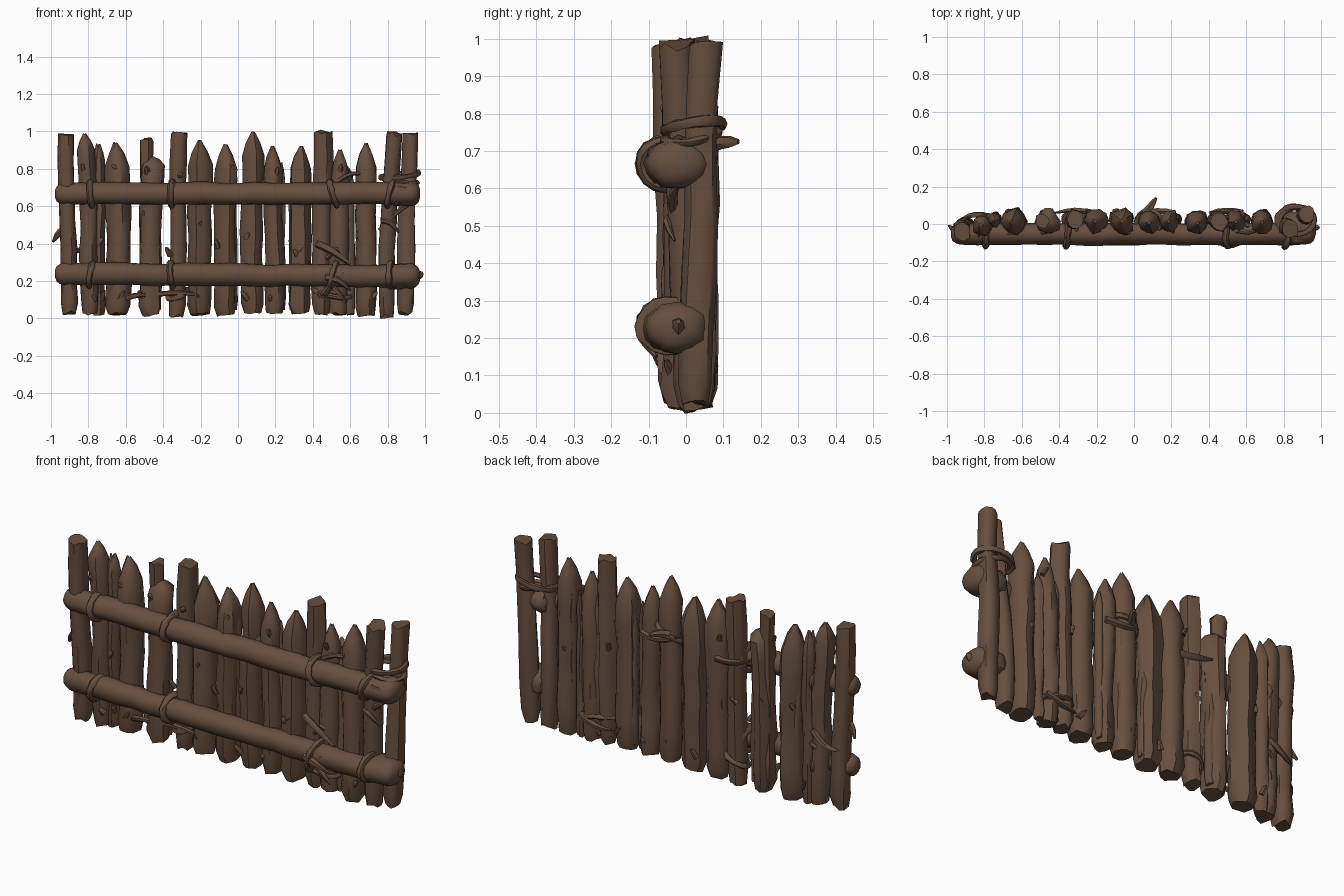
import bpy, bmesh, math, random
from mathutils import Vector

random.seed(11)
if "Cube" in bpy.data.objects:
    bpy.data.objects.remove(bpy.data.objects["Cube"])

wood = bpy.data.materials.new("brown wood")
wood.use_nodes = True
COLOUR = (0.135, 0.077, 0.048, 1)
wood.diffuse_color = COLOUR
wood.node_tree.nodes["Principled BSDF"].inputs["Base Color"].default_value = COLOUR


def limb(name, pts, radii, sides=9, rough=0.0, closed=False, flat=1.0, ragged=0.0):
    """Rough tube through pts; flat scales its depth, ragged breaks its ends."""
    pts = [Vector(p) for p in pts]
    n = len(pts)
    bm = bmesh.new()
    rings = []
    side = None
    grooves = [1 + random.uniform(-rough, rough) for _ in range(sides)]
    for i, (p, r) in enumerate(zip(pts, radii)):
        if closed:
            t = pts[(i + 1) % n] - pts[i - 1]
        else:
            t = pts[min(i + 1, n - 1)] - pts[max(i - 1, 0)]
        t.normalize()
        if side is None:
            side = Vector((1, 0, 0)) if abs(t.x) < 0.8 else Vector((0, 0, 1))
        side = (side - t * side.dot(t)).normalized()
        up = t.cross(side)
        end = i in (0, n - 1) and not closed
        ring = []
        for k in range(sides):
            a = math.tau * k / sides
            rr = r * grooves[k] * (1 + random.uniform(-rough, rough) * 0.6)
            co = p + side * math.cos(a) * rr + up * math.sin(a) * rr * flat
            if end:
                co += t * random.uniform(-ragged, ragged)
            ring.append(bm.verts.new(co))
        rings.append(ring)
    for i in range(n if closed else n - 1):
        a, b = rings[i], rings[(i + 1) % n]
        for k in range(sides):
            j = (k + 1) % sides
            bm.faces.new((a[k], a[j], b[j], b[k]))
    if not closed:
        bm.faces.new(rings[0][::-1])
        bm.faces.new(rings[-1])
    bmesh.ops.recalc_face_normals(bm, faces=bm.faces)
    mesh = bpy.data.meshes.new(name)
    bm.to_mesh(mesh)
    bm.free()
    mesh.materials.append(wood)
    obj = bpy.data.objects.new(name, mesh)
    bpy.context.collection.objects.link(obj)
    bpy.ops.object.select_all(action="DESELECT")
    obj.select_set(True)
    bpy.context.view_layer.objects.active = obj
    bpy.ops.object.shade_smooth_by_angle(angle=math.radians(48))


def stake(name, foot, peak, width, shoulder=None):
    """Upright stake; with a shoulder height it narrows to a point above it."""
    foot, peak = Vector(foot), Vector(peak)
    body_top = shoulder or peak.z
    pts, radii = [], []
    for f in (0, 0.06, 0.2, 0.36, 0.52, 0.68, 0.84, 1):
        z = foot.z + (body_top - foot.z) * f
        lean = (z - foot.z) / (peak.z - foot.z)
        x = foot.x + (peak.x - foot.x) * lean ** 2 + random.uniform(-0.005, 0.005)
        y = foot.y + (peak.y - foot.y) * lean + random.uniform(-0.004, 0.004)
        pts.append((x, y, z))
        radii.append(width / 2 * random.uniform(0.97, 1.1) * (0.82 if f == 0 else 1))
    if shoulder:
        pts += [peak.lerp(Vector(pts[-1]), 0.45), peak]
        radii += [width * 0.33, width * 0.08]
    limb(name, pts, radii, 10, 0.12, flat=1.1, ragged=0.006 if shoulder else 0.014)


# Row of stakes: foot x, peak x, peak z, width, shoulder z (None = sawn flat), depth
ROW = [
    (-0.79, -0.82, 0.985, 0.10, 0.90, -0.005),
    (-0.745, -0.742, 0.93, 0.065, 0.84, 0.02),
    (-0.64, -0.655, 0.94, 0.122, 0.81, 0.012),
    (-0.49, -0.495, 0.955, 0.066, None, 0.015),
    (-0.47, -0.46, 0.87, 0.112, 0.82, 0.012),
    (-0.325, -0.315, 0.995, 0.092, None, 0.02),
    (-0.20, -0.205, 0.95, 0.115, 0.82, 0.015),
    (-0.065, -0.065, 0.93, 0.118, 0.80, 0.015),
    (0.075, 0.08, 0.995, 0.108, 0.87, 0.008),
    (0.20, 0.185, 0.92, 0.10, 0.80, 0.015),
    (0.335, 0.34, 0.92, 0.112, 0.80, 0.005),
    (0.45, 0.46, 1.0, 0.09, None, 0.012),
    (0.535, 0.545, 0.90, 0.10, 0.76, 0.012),
    (0.60, 0.60, 0.79, 0.05, 0.70, 0.025),
    (0.685, 0.685, 0.935, 0.115, 0.81, 0.01),
]
for i, (fx, px, pz, w, sh, y) in enumerate(ROW):
    stake(f"stake_{i + 1}", (fx, y, random.uniform(0.015, 0.035)), (px, y, pz), w, sh)
    if sh and w > 0.09:
        # Split sliver clinging to one edge of the stake
        x = fx + random.choice((-0.34, 0.34)) * w
        stake(f"split_{i + 1}", (x, y + 0.015, 0.05), (x, y + 0.015, sh + 0.03), w * 0.36, sh - 0.05)

# Leaning posts at both ends
stake("right_end_post", (-0.905, -0.015, 0.03), (-0.925, -0.04, 0.985), 0.092)
stake("left_inner_post", (0.79, 0.02, 0.015), (0.832, -0.025, 0.985), 0.084)
stake("left_outer_post", (0.90, 0.025, 0.025), (0.928, 0.052, 0.985), 0.084)


def rail(name, x0, x1, y, z, radius, flat, steps, drop=0.0):
    """Horizontal log along x with rounded ends."""
    pts, radii = [], []
    for k in range(steps + 1):
        x = x0 + (x1 - x0) * k / steps
        pts.append((x, y + random.uniform(-0.003, 0.003),
                    z + drop * x + random.uniform(-0.004, 0.004)))
        radii.append(radius * random.uniform(0.98, 1.04))
    first, last = Vector(pts[0]), Vector(pts[-1])
    for step, shrink in ((0.024, 0.9), (0.04, 0.68), (0.048, 0.35)):
        out = Vector((step, 0, 0))
        pts = [first - out] + pts + [last + out]
        radii = [radius * shrink] + radii + [radius * shrink]
    limb(name, pts, radii, 12, 0.06, flat=flat)


# Two thick rails, each with a swollen burl at the left end
for name, z, drop, flat in (("top_rail", 0.667, 0.0, 1.3), ("bottom_rail", 0.234, -0.008, 1.2)):
    rail(name, -0.93, 0.92, -0.053, z, 0.057, 1.0, 20, drop)
    rail(name + "_burl", 0.84, 0.925, -0.02, z + drop, 0.067, flat, 3)


def loop(name, centre, rx, ry, rz, tilt, thick, upright=True):
    """Closed vine loop, either around a rail or lying around the posts."""
    cx, cy, cz = centre
    pts = []
    for k in range(18):
        c, s = math.cos(math.tau * k / 18), math.sin(math.tau * k / 18)
        if upright:
            pts.append((cx + tilt * s + rx * c, cy + ry * c, cz + rz * s))
        else:
            pts.append((cx + rx * c, cy + ry * s, cz + tilt * c + rz * s))
    limb(name, pts, [thick * random.uniform(0.8, 1.2) for _ in pts], 7, 0.08, True)


# Vine bindings where rails meet stakes
for i, x in enumerate((-0.785, -0.355, 0.51, 0.815)):
    for z in (0.667, 0.232):
        loop(f"binding_{i + 1}", (x, -0.04, z), 0.008, 0.08, 0.064,
             random.uniform(-0.03, 0.03), 0.017)
loop("end_post_tie", (0.865, 0.02, 0.765), 0.10, 0.075, 0.01, 0.012, 0.015, False)
loop("end_post_second_tie", (0.87, 0.015, 0.74), 0.09, 0.07, 0.012, -0.015, 0.013, False)
loop("back_tie", (0.08, 0.01, 0.70), 0.065, 0.062, 0.02, 0.03, 0.016, False)
loop("back_low_tie", (-0.32, 0.02, 0.13), 0.055, 0.052, 0.015, 0.02, 0.014, False)
loop("low_tie", (0.50, 0.012, 0.14), 0.10, 0.056, 0.02, -0.02, 0.014, False)


def twig(name, a, b, thick, bend=0.02):
    a, b = Vector(a), Vector(b)
    pts = [a.lerp(b, f) + Vector((0, -bend, bend)) * math.sin(math.pi * f)
           for f in (0, 0.25, 0.5, 0.75, 1)]
    limb(name, pts, [thick * f for f in (1, 0.95, 0.85, 0.7, 0.3)], 6, 0.15)


# Trailing vines and broken branches
twig("side_branch", (-0.91, -0.02, 0.48), (-0.99, -0.01, 0.41), 0.022)
twig("low_vine_right", (-0.60, -0.03, 0.11), (-0.46, -0.03, 0.12), 0.015, 0.01)
twig("low_vine_middle", (-0.42, -0.02, 0.13), (-0.18, -0.03, 0.12), 0.014, 0.01)
twig("end_vine_upper", (0.76, -0.01, 0.47), (0.92, -0.02, 0.61), 0.016, 0.02)
twig("end_vine_lower", (0.77, -0.03, 0.52), (0.86, -0.03, 0.46), 0.015)
twig("burl_spur", (0.94, -0.02, 0.22), (0.99, -0.02, 0.245), 0.025, 0.0)
twig("tangle_upper", (0.42, -0.04, 0.40), (0.60, -0.05, 0.29), 0.018, 0.01)
twig("tangle_middle", (0.47, -0.10, 0.22), (0.60, -0.08, 0.15), 0.02)
twig("tangle_lower", (0.46, -0.06, 0.13), (0.60, -0.09, 0.26), 0.019)
twig("tangle_foot", (0.48, -0.04, 0.18), (0.58, -0.05, 0.08), 0.018)
twig("rail_spur", (0.54, -0.03, 0.74), (0.68, -0.02, 0.77), 0.015)
twig("back_spur", (0.06, 0.06, 0.71), (0.12, 0.14, 0.725), 0.024, 0.005)
twig("back_vine", (0.22, 0.055, 0.68), (0.02, 0.055, 0.70), 0.018, -0.015)
twig("back_vine_second", (-0.22, 0.06, 0.66), (-0.42, 0.06, 0.70), 0.018, -0.012)
twig("back_low_vine", (0.58, 0.06, 0.15), (0.40, 0.06, 0.11), 0.018, -0.012)
twig("left_back_vine", (-0.78, 0.04, 0.42), (-0.92, 0.03, 0.34), 0.016, -0.015)

# Knots and splinters standing off the stakes
for i, (fx, px, pz, w, sh, y0) in enumerate(ROW):
    for face in (-1, 1, -1):
        z = random.choice((random.uniform(0.32, 0.58), random.uniform(0.74, 0.8), 0.1))
        x = fx + random.uniform(-0.4, 0.4) * w
        y = y0 + face * w * 0.4
        tip = (x + random.uniform(-0.035, 0.035), y + face * 0.018, z + random.uniform(0.02, 0.05))
        twig(f"splinter_{i + 1}", (x, y, z), tip, 0.015, 0.002)
